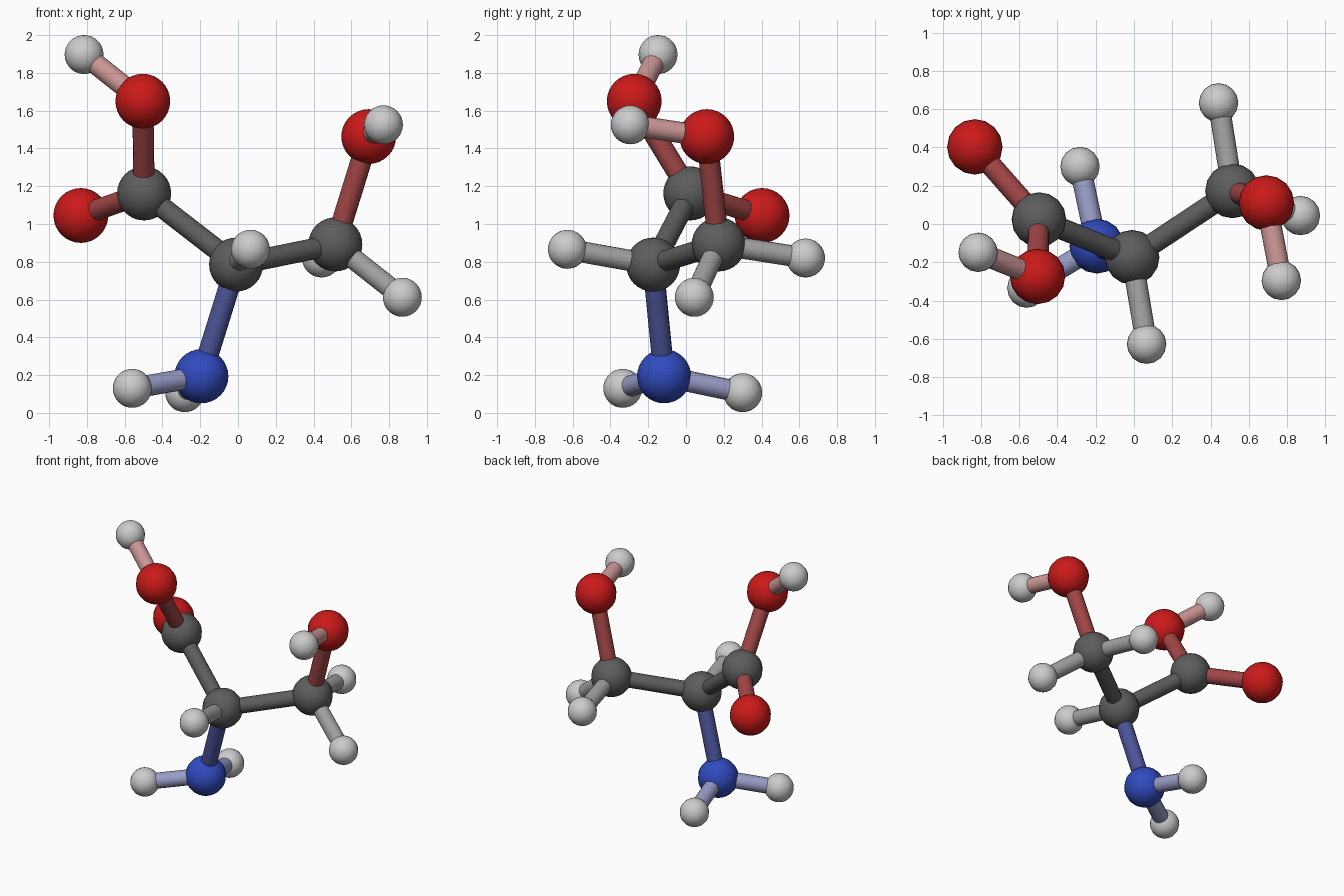
import bpy
from mathutils import Vector
from math import radians

if "Cube" in bpy.data.objects:
    bpy.data.objects.remove(bpy.data.objects["Cube"])

# element: (radius, colour)
ELEMENTS = {
    "carbon": (0.143, (0.11, 0.11, 0.11)),
    "oxygen": (0.145, (0.60, 0.01, 0.01)),
    "nitrogen": (0.143, (0.03, 0.07, 0.52)),
    "hydrogen": (0.103, (0.60, 0.60, 0.60)),
}

# atom: (element, centre)
ATOMS = {
    "centre_carbon": ("carbon", (-0.01, -0.174, 0.785)),
    "acid_carbon": ("carbon", (-0.497, 0.023, 1.162)),
    "acid_oxygen": ("oxygen", (-0.504, -0.274, 1.65)),
    "acid_hydrogen": ("hydrogen", (-0.815, -0.148, 1.897)),
    "double_oxygen": ("oxygen", (-0.832, 0.403, 1.045)),
    "side_carbon": ("carbon", (0.515, 0.173, 0.892)),
    "side_oxygen": ("oxygen", (0.692, 0.11, 1.463)),
    "side_oxygen_hydrogen": ("hydrogen", (0.77, -0.295, 1.525)),
    "side_hydrogen_right": ("hydrogen", (0.87, 0.044, 0.612)),
    "side_hydrogen_back": ("hydrogen", (0.442, 0.633, 0.82)),
    "centre_hydrogen": ("hydrogen", (0.066, -0.628, 0.866)),
    "amine_nitrogen": ("nitrogen", (-0.194, -0.116, 0.194)),
    "amine_hydrogen_front": ("hydrogen", (-0.56, -0.335, 0.13)),
    "amine_hydrogen_back": ("hydrogen", (-0.282, 0.3, 0.107)),
}

BONDS = [
    ("centre_carbon", "acid_carbon"), ("acid_carbon", "acid_oxygen"),
    ("acid_oxygen", "acid_hydrogen"), ("acid_carbon", "double_oxygen"),
    ("centre_carbon", "side_carbon"), ("side_carbon", "side_oxygen"),
    ("side_oxygen", "side_oxygen_hydrogen"),
    ("side_carbon", "side_hydrogen_right"), ("side_carbon", "side_hydrogen_back"),
    ("centre_carbon", "centre_hydrogen"), ("centre_carbon", "amine_nitrogen"),
    ("amine_nitrogen", "amine_hydrogen_front"),
    ("amine_nitrogen", "amine_hydrogen_back"),
]


def material(name, colour):
    mat = bpy.data.materials.get(name) or bpy.data.materials.new(name)
    mat.diffuse_color = (*colour, 1)
    mat.use_nodes = True
    mat.node_tree.nodes["Principled BSDF"].inputs["Base Color"].default_value = mat.diffuse_color
    return mat


def finish(name, mat):
    obj = bpy.context.object
    obj.name = name
    obj.data.materials.append(mat)
    bpy.ops.object.shade_smooth_by_angle(angle=radians(40))


# Atom balls
for name, (element, centre) in ATOMS.items():
    radius, colour = ELEMENTS[element]
    bpy.ops.mesh.primitive_uv_sphere_add(segments=16, ring_count=16,
                                         radius=radius, location=centre)
    finish(name, material(element, colour))

# Bond rods, tinted halfway between the two atoms
for a, b in BONDS:
    (ea, pa), (eb, pb) = ATOMS[a], ATOMS[b]
    start, end = Vector(pa), Vector(pb)
    axis = end - start
    bpy.ops.mesh.primitive_cylinder_add(
        vertices=16, radius=0.056, depth=axis.length,
        location=(start + end) / 2,
        rotation=axis.to_track_quat('Z', 'Y').to_euler())
    mix = [(u + v) / 2 for u, v in zip(ELEMENTS[ea][1], ELEMENTS[eb][1])]
    finish(f"bond_{a}_to_{b}", material(f"bond_{ea}_{eb}", mix))
